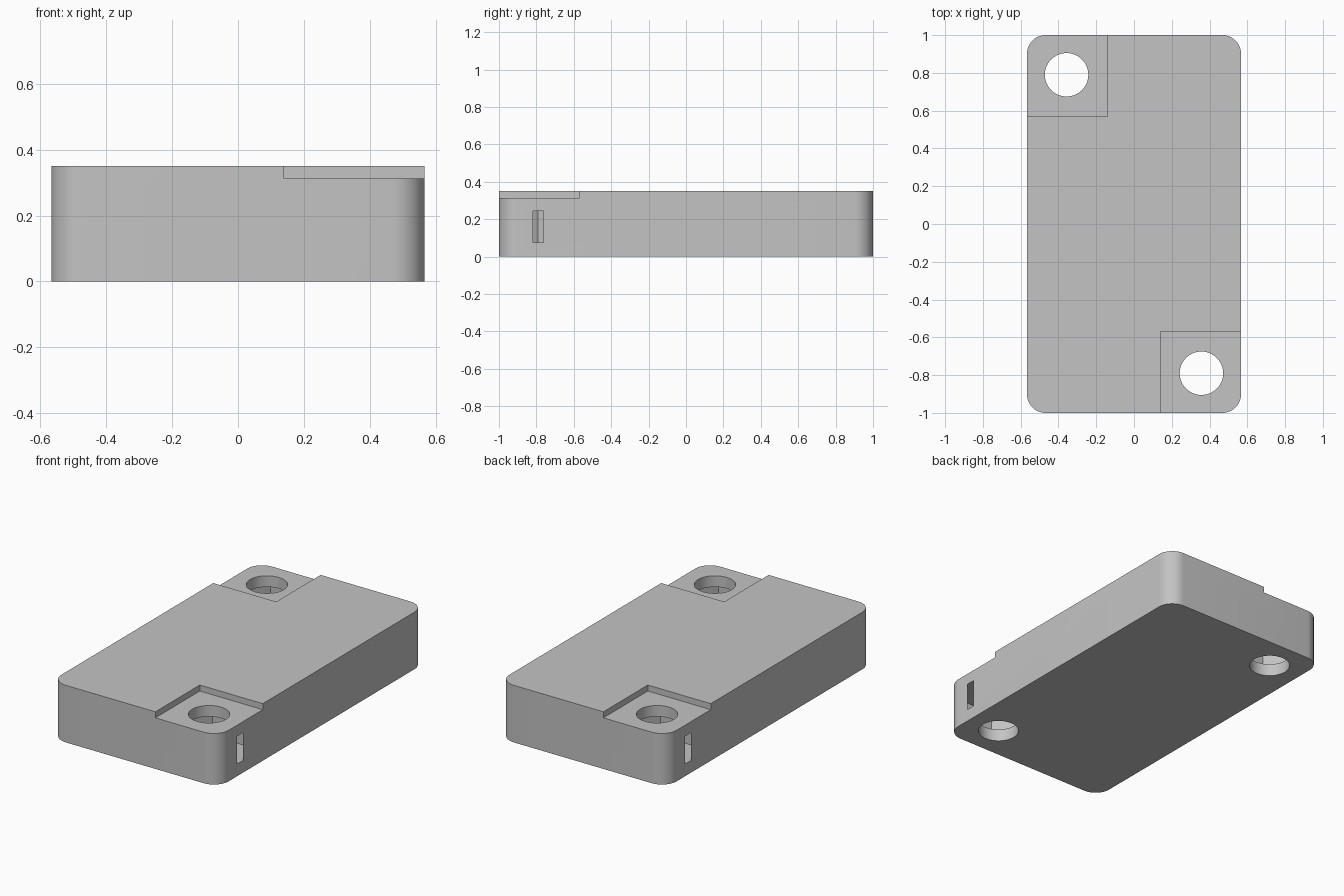
import bpy, bmesh, math

if "Cube" in bpy.data.objects:
    bpy.data.objects.remove(bpy.data.objects["Cube"])

HX, HY, TOP = 0.567, 1.0, 0.35      # half width, half length, height
R_CORNER = 0.1
HOLE = (0.357, -0.79)               # screw hole centre, repeated at 180 degrees
STEP_X, STEP_Y, STEP_Z = 0.14, -0.57, 0.313

grey = bpy.data.materials.new("plain grey")
grey.diffuse_color = (0.55, 0.55, 0.55, 1)
grey.use_nodes = True
grey.node_tree.nodes["Principled BSDF"].inputs["Base Color"].default_value = grey.diffuse_color


def prism(name, points, z0, z1):
    """Extrude a counter-clockwise outline from z0 to z1."""
    bm = bmesh.new()
    low = [bm.verts.new((x, y, z0)) for x, y in points]
    high = [bm.verts.new((x, y, z1)) for x, y in points]
    bm.faces.new(low[::-1])
    bm.faces.new(high)
    n = len(points)
    for i in range(n):
        j = (i + 1) % n
        bm.faces.new((low[i], low[j], high[j], high[i]))
    mesh = bpy.data.meshes.new(name)
    bm.to_mesh(mesh)
    bm.free()
    mesh.materials.append(grey)
    ob = bpy.data.objects.new(name, mesh)
    bpy.context.collection.objects.link(ob)
    return ob


def ring(cx, cy, r, n):
    return [(cx + r * math.cos(2 * math.pi * i / n),
             cy + r * math.sin(2 * math.pi * i / n)) for i in range(n)]


# rounded rectangular block
outline = []
for k, (sx, sy) in enumerate([(1, 1), (-1, 1), (-1, -1), (1, -1)]):
    for i in range(13):
        a = math.pi / 2 * (k + i / 12)
        outline.append((sx * (HX - R_CORNER) + R_CORNER * math.cos(a),
                        sy * (HY - R_CORNER) + R_CORNER * math.sin(a)))
block = prism("mounting_block", outline, 0, TOP)

# corner step, screw hole and hexagonal nut pocket at two opposite corners
cutters = []
for s in (1, -1):
    step = [(s * x, s * y) for x, y in
            [(STEP_X, -1.2), (0.8, -1.2), (0.8, STEP_Y), (STEP_X, STEP_Y)]]
    cx, cy = s * HOLE[0], s * HOLE[1]
    cutters += [prism("step_cutter", step, STEP_Z, 0.5),
                prism("hole_cutter", ring(cx, cy, 0.115, 64), -0.1, 0.45),
                prism("nut_pocket_cutter", ring(cx, cy, 0.226, 6), 0.075, 0.245)]

bpy.context.view_layer.objects.active = block
block.select_set(True)
for c in cutters:
    c.hide_render = True
    mod = block.modifiers.new("cut", 'BOOLEAN')
    mod.operation, mod.solver, mod.object = 'DIFFERENCE', 'EXACT', c
    bpy.ops.object.modifier_apply(modifier=mod.name)
    bpy.data.objects.remove(c)

bpy.ops.object.shade_smooth_by_angle(angle=math.radians(30))
